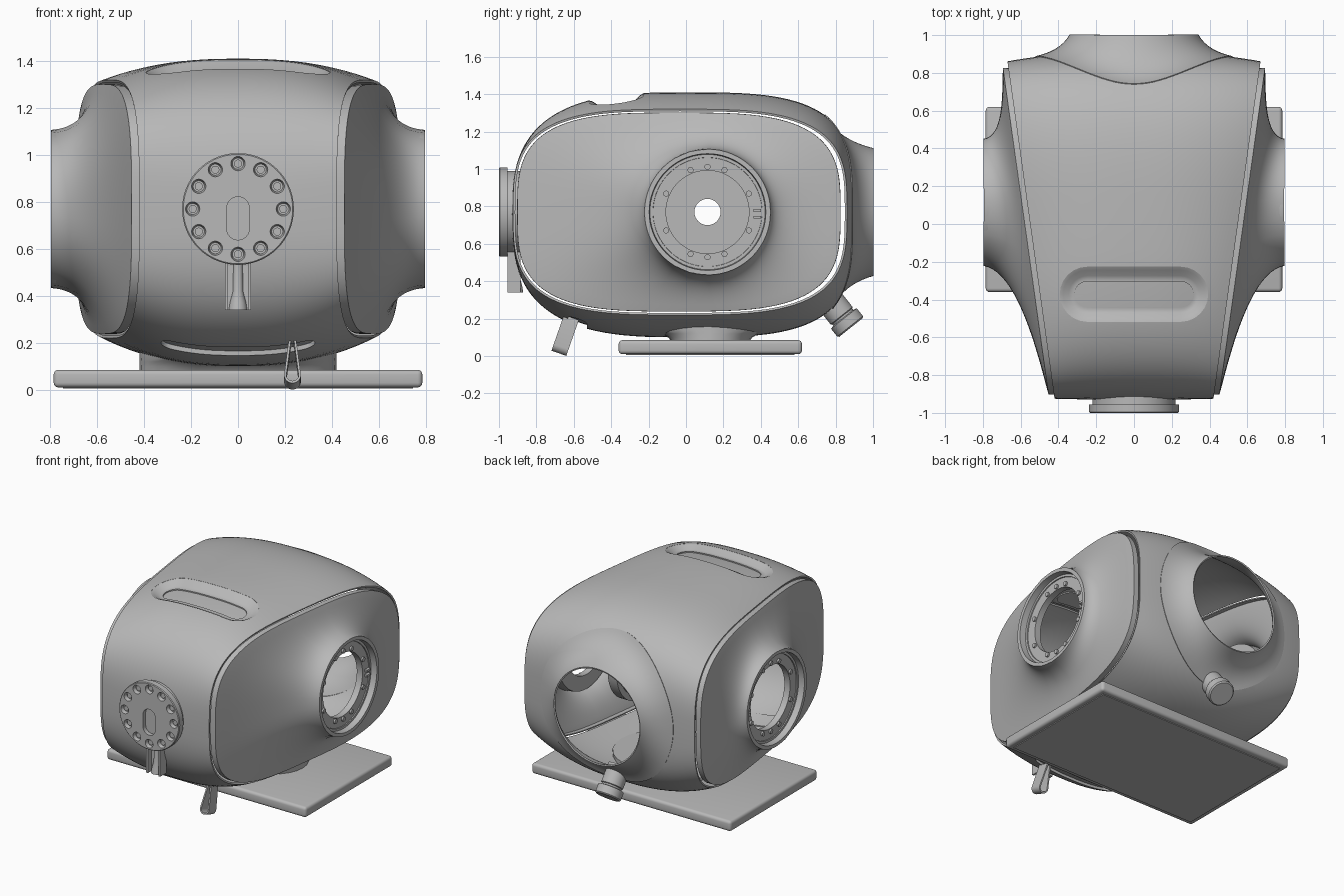
import bpy, bmesh
from math import sin, cos, pi, radians, copysign
from mathutils import Vector
from mathutils.bvhtree import BVHTree

cube = bpy.data.objects.get("Cube")
if cube:
    bpy.data.objects.remove(cube, do_unlink=True)

GREY = (0.48, 0.48, 0.48, 1)
mat = bpy.data.materials.new("plain_grey")
mat.use_nodes = True
mat.diffuse_color = GREY
mat.node_tree.nodes["Principled BSDF"].inputs["Base Color"].default_value = GREY
MID = 0.77   # height of every round opening
HUB_Y = 0.115


def activate(ob):
    bpy.ops.object.select_all(action='DESELECT')
    ob.select_set(True)
    bpy.context.view_layer.objects.active = ob


def make(name, bm):
    bmesh.ops.remove_doubles(bm, verts=bm.verts, dist=1e-5)
    bmesh.ops.recalc_face_normals(bm, faces=bm.faces)
    me = bpy.data.meshes.new(name)
    bm.to_mesh(me)
    bm.free()
    ob = bpy.data.objects.new(name, me)
    bpy.context.collection.objects.link(ob)
    me.materials.append(mat)
    return ob


def smooth(ob, angle=35):
    activate(ob)
    bpy.ops.object.shade_smooth_by_angle(angle=radians(angle))
    return ob


def apply(ob, kind, **settings):
    mod = ob.modifiers.new(kind.title(), kind)
    for key, value in settings.items():
        setattr(mod, key, value)
    activate(ob)
    bpy.ops.object.modifier_apply(modifier=mod.name)


def cut(ob, cutter):
    apply(ob, 'BOOLEAN', object=cutter, operation='DIFFERENCE', solver='EXACT')
    bpy.data.objects.remove(cutter, do_unlink=True)


def skin(bm, rings, caps=True):
    """Join closed rings of points with quads."""
    loops = [[bm.verts.new(p) for p in ring] for ring in rings]
    n = len(loops[0])
    for a, b in zip(loops, loops[1:]):
        for i in range(n):
            j = (i + 1) % n
            bm.faces.new((a[i], a[j], b[j], b[i]))
    if caps:
        bm.faces.new(loops[0])
        bm.faces.new(loops[-1])


def loft(name, rings, caps=True):
    bm = bmesh.new()
    skin(bm, rings, caps)
    return make(name, bm)


def turned(profile, origin, axis, n=64):
    """Rings for (radius, distance along axis) pairs."""
    axis = Vector(axis).normalized()
    u = axis.orthogonal().normalized()
    v = axis.cross(u)
    return [[Vector(origin) + axis * h + (u * cos(2 * pi * i / n) + v * sin(2 * pi * i / n)) * r
             for i in range(n)] for r, h in profile]


def lathe(name, profile, origin, axis, n=64, caps=True):
    return smooth(loft(name, turned(profile, origin, axis, n), caps))


def box(name, lo, hi, bevel=0):
    (x0, y0, z0), (x1, y1, z1) = lo, hi
    ob = loft(name, [[(x0, y0, z), (x1, y0, z), (x1, y1, z), (x0, y1, z)] for z in (z0, z1)])
    if bevel:
        apply(ob, 'BEVEL', width=bevel, segments=4)
        smooth(ob)


def capsule(hl, r, arc=12, straight=16):
    """Stadium outline with half length hl and end radius r."""
    pts, s = [], hl - r
    for side in (1, -1):
        for i in range(arc + 1):
            a = pi * i / arc - pi / 2
            pts.append((side * (s + r * cos(a)), side * r * sin(a)))
        pts += [(side * s * (1 - 2 * i / straight), side * r) for i in range(1, straight)]
    return pts


def oval(a, cy, ay, cz, az, n_front, n_back):
    """Point on a squarish oval in the y-z plane."""
    n = n_back if cos(a) > 0 else n_front
    return (cy + copysign(abs(cos(a)) ** (2 / n), cos(a)) * ay,
            cz + copysign(abs(sin(a)) ** (2 / n), sin(a)) * az)


def half_width(y):
    return 0.42 + 0.25 * (y + 0.93) / 1.79


# Main housing: a crowned, tapered sleeve open at both sides
SEG, rings = 112, []
for k in range(-14, 15):
    t = k / 14
    w = abs(t) ** 2.5
    ring = []
    for i in range(SEG):
        a = 2 * pi * i / SEG
        y0, z0 = oval(a, -0.01, 0.92, 0.755, 0.655, 2.9, 3.4)
        y1, z1 = oval(a, -0.032, 0.893, MID, 0.55, 3.3, 3.3)
        y, z = y0 + (y1 - y0) * w, z0 + (z1 - z0) * w
        ring.append((t * half_width(y), y, z))
    rings.append(ring)
housing = loft("housing", rings, caps=False)
surface = BVHTree.FromPolygons([v.co.copy() for v in housing.data.vertices],
                               [tuple(p.vertices) for p in housing.data.polygons])


def hit(origin, direction):
    return surface.ray_cast(Vector(origin), Vector(direction))[0]


apply(housing, 'SOLIDIFY', thickness=0.012, offset=-1)
cut(housing, loft("neck_cutter", turned([(0.518, 0.45), (0.518, 1.2)], (0, 0, MID), (0, 1, 0), 96)))


# Recesses set into the top and the underside
def recess(name, cy, side, steps):
    hl, r = steps[0][:2]
    cut(housing, loft(name + "_cutter", [[(x, cy + y, MID + side * h) for x, y in capsule(hl - 0.002, r - 0.002)]
                                         for h in (0.4, 0.9)]))
    rings = []
    for hl, r, depth in steps:
        ring = [hit((x, cy + y, MID + side * 2), (0, 0, -side)) for x, y in capsule(hl, r)]
        rings.append([p - Vector((0, 0, side * depth)) for p in ring])
    smooth(loft(name, rings, caps=False))


recess("top_recess", -0.372, 1, [(0.395, 0.148, 0), (0.375, 0.128, 0.01), (0.345, 0.098, 0.036),
                                 (0.325, 0.078, 0.042), (0.315, 0.068, 0.042),
                                 (0.315, 0.068, 0.05), (0.247, 0, 0.05)])
recess("lever_slot", -0.58, -1, [(0.33, 0.052, 0), (0.33, 0.052, 0.02), (0.278, 0, 0.02)])
smooth(housing)

# Flared rear neck
rings, N = [], 96
for k in range(13):
    s = k / 12
    b0, b1, b2 = (1 - s) ** 2, 2 * s * (1 - s), s * s
    ring = []
    for i in range(N):
        a = 2 * pi * i / N
        ys = hit((0.52 * cos(a), 2, MID + 0.52 * sin(a)), (0, -1, 0)).y
        r = b0 * 0.52 + b1 * 0.385 + b2 * 0.337
        ring.append((r * cos(a), b0 * ys + b1 * (ys + 0.25 * (1 - ys)) + b2, MID + r * sin(a)))
    rings.append(ring)
neck = loft("rear_neck", rings, caps=False)
apply(neck, 'SOLIDIFY', thickness=0.01, offset=0)
smooth(neck)

# Side panels: shallow skirt, bowed face and a tight sweep up to a round hub
for side, label in ((1, "left"), (-1, "right")):
    rings = []
    for k in range(-1, 19):
        s = max(k, 0) / 18
        b0, b1, b2, b3 = (1 - s) ** 3, 3 * s * (1 - s) ** 2, 3 * s * s * (1 - s), s ** 3
        ring = []
        for i in range(N):
            a = 2 * pi * i / N
            oy, oz = oval(a, -0.038, 0.861, MID, 0.528, 3.3, 3.3)
            d = Vector((oy - HUB_Y, oz - MID)).normalized()
            cy, cz = HUB_Y + d.x * 0.333, MID + d.y * 0.333
            g = b0 + b1 * 0.5 + b2 * 0.04
            edge = half_width(oy) + 0.026
            foot = 0.667 + 0.028 * d.x
            x = b0 * edge + b1 * (edge * 0.55 + foot * 0.45) + b2 * foot + b3 * 0.795
            if k < 0:
                x -= 0.035
            ring.append((side * x, cy + (oy - cy) * g, cz + (oz - cz) * g))
        rings.append(ring)
    panel = loft(label + "_panel", rings, caps=False)
    apply(panel, 'SOLIDIFY', thickness=0.008, offset=0)
    smooth(panel)
    # Stepped flange with an open centre
    profile = [(0.337, 0.775), (0.335, 0.795), (0.312, 0.795), (0.308, 0.752), (0.292, 0.752),
               (0.291, 0.745), (0.222, 0.745), (0.222, 0.7), (0.325, 0.7), (0.337, 0.775)]
    lathe(label + "_hub", profile, (0, HUB_Y, MID), (side, 0, 0), 72, caps=False)
    # Inner bearing disc with a small through hole
    profile = [(0.07, 0.34), (0.28, 0.34), (0.28, 0.27), (0.24, 0.27), (0.23, 0.25), (0.16, 0.25),
               (0.15, 0.27), (0.11, 0.27), (0.1, 0.25), (0.07, 0.25), (0.07, 0.34)]
    lathe(label + "_bearing", profile, (0, HUB_Y, MID), (side, 0, 0), 64, caps=False)
    bm = bmesh.new()
    for deg in (24, 68, 90, 112, 156):
        for sign in (1, -1):
            a = radians(deg) * sign
            skin(bm, turned([(0.016, 0.74), (0.016, 0.757)],
                            (0, HUB_Y + 0.242 * cos(a), MID + 0.242 * sin(a)), (side, 0, 0), 16))
    make(label + "_hub_bolts", bm)
    xs = sorted((side * 0.74, side * 0.765))
    for z in (0.735, 0.77):
        box(label + "_hub_key", (xs[0], 0.36, z), (xs[1], 0.40, z + 0.015))

# Front dial with a ring of holes and a centre slot
dial = loft("front_dial", turned([(0.238, 0.955), (0.238, 0.995), (0.233, 1.0)], (0, 0, MID), (0, -1, 0), 72))
cutters, studs = bmesh.new(), bmesh.new()
for i in range(12):
    a = 2 * pi * i / 12
    at = (0.193 * cos(a), 0, MID + 0.193 * sin(a))
    skin(cutters, turned([(0.024, 0.975), (0.033, 1.01)], at, (0, -1, 0), 24))
    skin(studs, turned([(0.017, 0.97), (0.017, 0.983)], at, (0, -1, 0), 20))
skin(cutters, [[(y, d, 0.73 + x) for x, y in capsule(0.092, 0.048)] for d in (-0.97, -1.01)])
cut(dial, make("dial_cutter", cutters))
smooth(dial)
smooth(make("dial_studs", studs))
lathe("dial_collar", [(0.22, 0.88), (0.22, 0.96)], (0, 0, MID), (0, -1, 0))

# Channel bracket beneath the dial
for x in (-0.056, 0.042):
    box("channel_wall", (x, -0.955, 0.34), (x + 0.014, -0.885, 0.57))
box("channel_back", (-0.045, -0.915, 0.34), (0.045, -0.885, 0.57))
lathe("channel_spout", [(0.04, 0.34), (0.035, 0.37), (0.022, 0.42), (0.02, 0.56)], (0, -0.91, 0), (0, 0, 1), 32)

# Lever: a teardrop loop hanging from the slot
down, across = Vector((0, -0.33, -0.944)), Vector((0, 0.944, -0.33))


def teardrop(inset, depth):
    pts = []
    for r, mid, flip in ((0.036, 0.16, 1), (0.017, 0.01, -1)):
        for i in range(13):
            a = pi * i / 12
            u, v = flip * (r - inset) * cos(a), mid + flip * (r - inset) * sin(a)
            pts.append(Vector((0.232 + u, -0.615, 0.2)) + down * v + across * depth)
    return pts


smooth(loft("lever", [teardrop(i, d) for i, d in ((0, -0.042), (0, 0.042), (0.01, 0.042),
                                                  (0.01, -0.042), (0, -0.042))], caps=False))

# Rear knob
lathe("rear_knob", [(0.075, -0.06), (0.075, 0.075), (0.068, 0.08), (0.068, 0.09),
                    (0.088, 0.095), (0.088, 0.148), (0.08, 0.156)],
      (0, 0.785, 0.275), (0, 0.62, -0.78), 48)

# Base plate and flared pedestal
box("base_plate", (-0.785, -0.36, 0.01), (0.785, 0.62, 0.085), 0.02)
box("base_pad", (-0.745, -0.32, 0.005), (0.745, 0.58, 0.012))
smooth(loft("pedestal", [[(x, 0.13 + y, z) for x, y in capsule(hl, r)] for hl, r, z in
                         ((0.42, 0.21, 0.08), (0.42, 0.225, 0.1), (0.42, 0.26, 0.12), (0.42, 0.31, 0.14),
                          (0.42, 0.31, 0.17))]))
